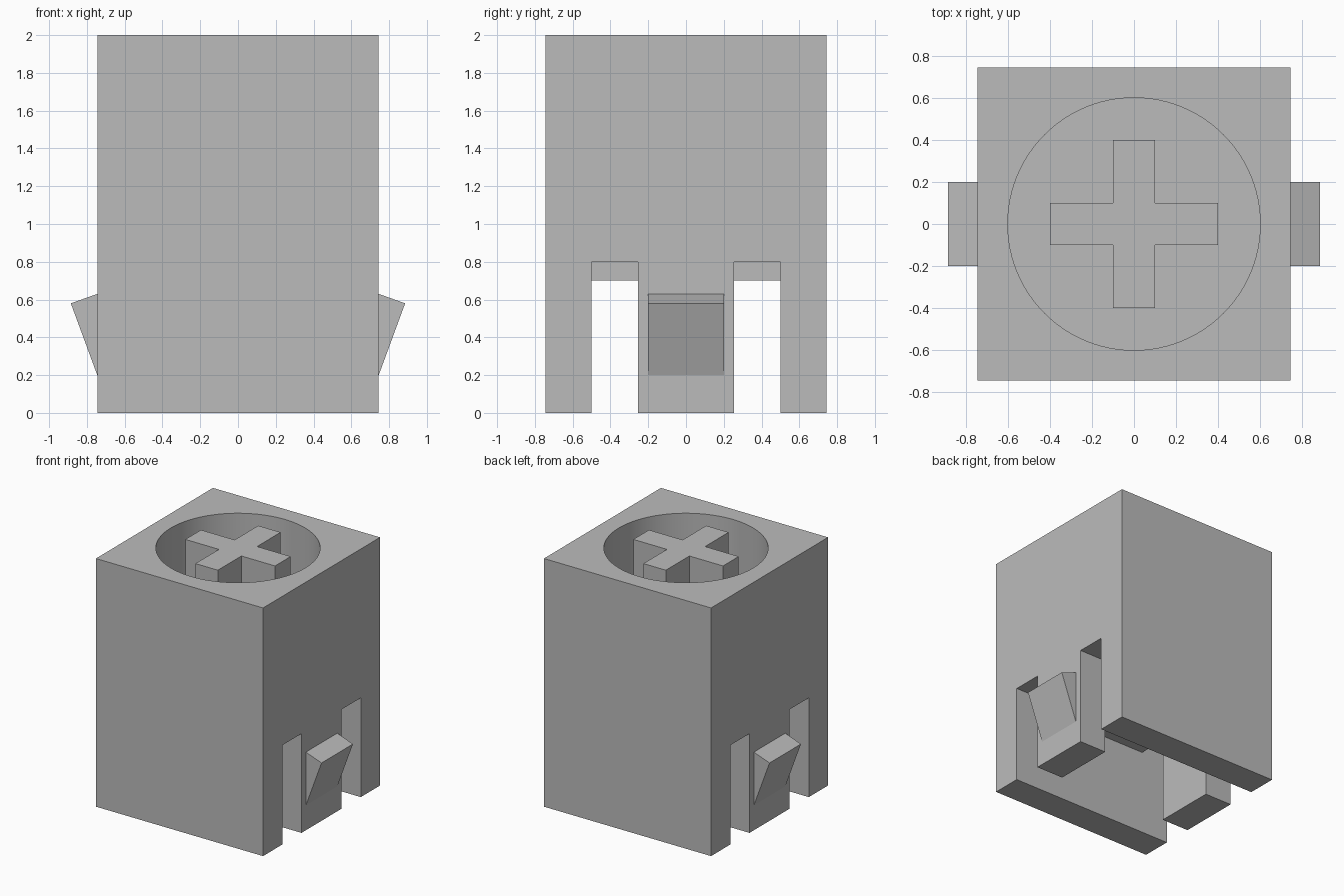
import bpy
import bmesh
from math import radians

cube = bpy.data.objects.get("Cube")
if cube:
    bpy.data.objects.remove(cube, do_unlink=True)

HALF, HEIGHT = 0.745, 2.0
INNER, CEILING = 0.5, 0.7
FLOOR = 1.2

grey = bpy.data.materials.new("light grey plastic")
grey.use_nodes = True
colour = (0.5, 0.5, 0.5, 1)
grey.diffuse_color = colour
grey.node_tree.nodes["Principled BSDF"].inputs["Base Color"].default_value = colour


def finish(name, bm):
    bmesh.ops.recalc_face_normals(bm, faces=bm.faces)
    mesh = bpy.data.meshes.new(name)
    bm.to_mesh(mesh)
    bm.free()
    mesh.materials.append(grey)
    obj = bpy.data.objects.new(name, mesh)
    bpy.context.collection.objects.link(obj)
    return obj


def prism(name, outline, offset):
    """Extrude a closed outline of 3D points along an offset."""
    bm = bmesh.new()
    face = bm.faces.new([bm.verts.new(p) for p in outline])
    extruded = bmesh.ops.extrude_face_region(bm, geom=[face], use_keep_orig=True)
    moved = [v for v in extruded["geom"] if isinstance(v, bmesh.types.BMVert)]
    bmesh.ops.translate(bm, verts=moved, vec=offset)
    return finish(name, bm)


def box(name, x0, x1, y0, y1, z0, z1):
    outline = [(x0, y0, z0), (x1, y0, z0), (x1, y1, z0), (x0, y1, z0)]
    return prism(name, outline, (0, 0, z1 - z0))


def select_only(obj):
    bpy.ops.object.select_all(action="DESELECT")
    obj.select_set(True)
    bpy.context.view_layer.objects.active = obj


def cut(target, cutter):
    mod = target.modifiers.new("cut", "BOOLEAN")
    mod.operation, mod.solver, mod.object = "DIFFERENCE", "EXACT", cutter
    select_only(target)
    bpy.ops.object.modifier_apply(modifier=mod.name)
    bpy.data.objects.remove(cutter, do_unlink=True)


# Square body with an open space underneath
body = box("body", -HALF, HALF, -HALF, HALF, 0, HEIGHT)
cut(body, box("cavity_cutter", -INNER, INNER, -INNER, INNER, -0.2, CEILING))

# Pairs of slots that leave a tongue in each side wall
for side in (-1, 1):
    for end in (-1, 1):
        xs = sorted((side * INNER, side * 1.0))
        ys = sorted((end * 0.255, end * INNER))
        cut(body, box("slot_cutter", *xs, *ys, -0.2, 0.8))

# Round socket in the top
bm = bmesh.new()
bmesh.ops.create_cone(bm, cap_ends=True, segments=96, radius1=0.6, radius2=0.6, depth=1)
bmesh.ops.translate(bm, verts=bm.verts, vec=(0, 0, FLOOR + 0.5))
cut(body, finish("socket_cutter", bm))
select_only(body)
bpy.ops.object.shade_smooth_by_angle(angle=radians(30))

# Cross-shaped post standing in the socket
a, b = 0.1, 0.4
quarter = [(b, -a), (b, a), (a, a)]
plus = []
for turn in range(4):
    plus += [(x, y, FLOOR - 0.02) for x, y in quarter]
    quarter = [(-y, x) for x, y in quarter]
prism("cross_post", plus, (0, 0, HEIGHT - FLOOR + 0.02))

# Slanted snap clip on each tongue
for name, side in (("left_clip", 1), ("right_clip", -1)):
    profile = [(0.72, 0.2), (0.745, 0.2), (0.885, 0.58), (0.745, 0.63), (0.72, 0.63)]
    prism(name, [(side * x, -0.2, z) for x, z in profile], (0, 0.4, 0))
